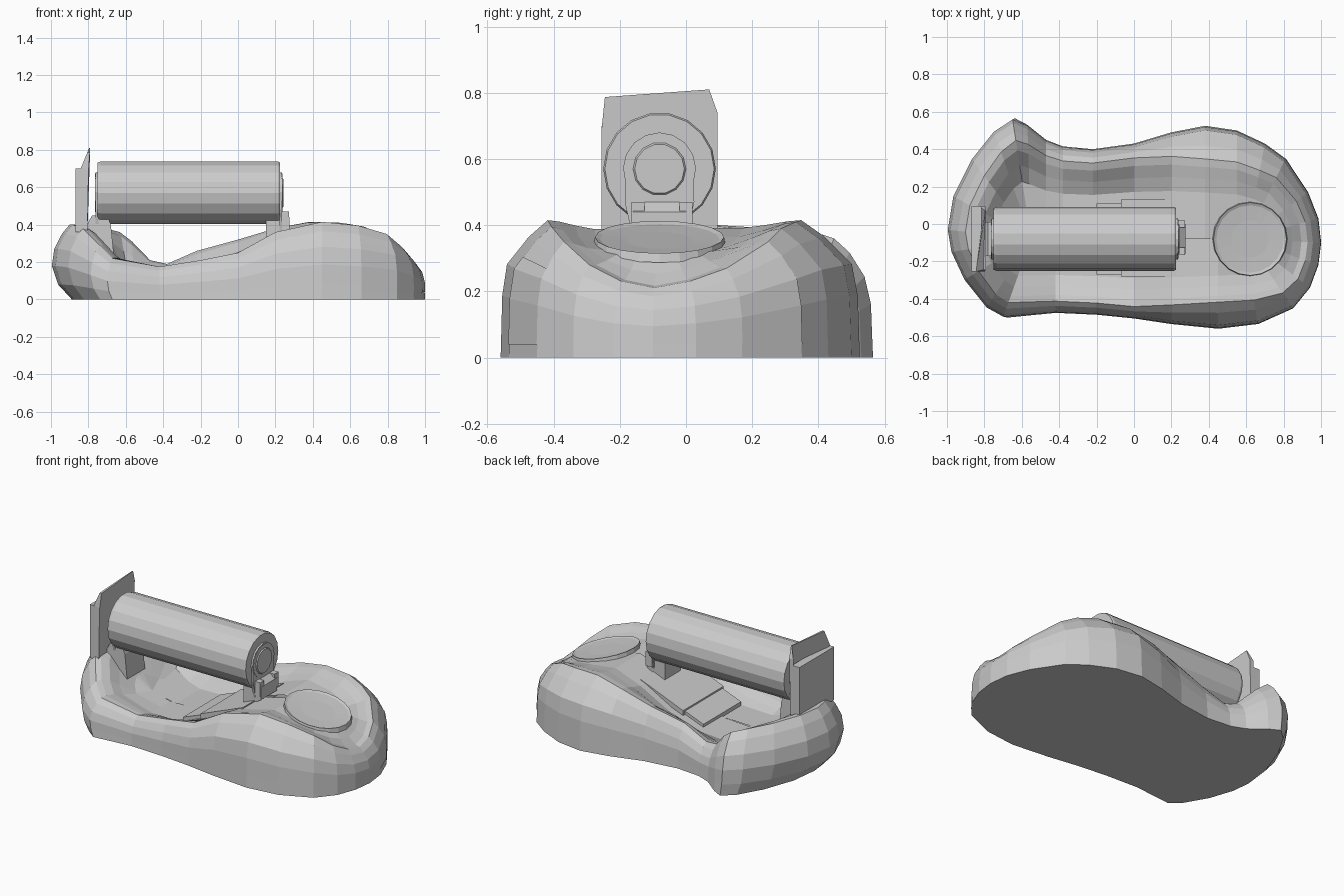
import bpy, bmesh, math
from mathutils import Vector, Matrix

if "Cube" in bpy.data.objects:
    bpy.data.objects.remove(bpy.data.objects["Cube"])

YC = -0.08   # long axis of roller and body


def make(name, verts, faces):
    me = bpy.data.meshes.new(name)
    bm = bmesh.new()
    vs = [bm.verts.new(v) for v in verts]
    for f in faces:
        bm.faces.new([vs[i] for i in f])
    bmesh.ops.recalc_face_normals(bm, faces=bm.faces)
    bm.to_mesh(me)
    bm.free()
    ob = bpy.data.objects.new(name, me)
    bpy.context.collection.objects.link(ob)
    return ob


def lerp(table, x):
    if x <= table[0][0]:
        return table[0][1]
    for (a, u), (b, v) in zip(table, table[1:]):
        if x <= b:
            return u + (v - u) * (x - a) / (b - a)
    return table[-1][1]


def loft(name, rings, closed=True, caps=True):
    n = len(rings[0])
    verts = [p for r in rings for p in r]
    faces = []
    for k in range(len(rings) - 1):
        for i in range(n if closed else n - 1):
            j = (i + 1) % n
            faces.append((k*n + i, k*n + j, k*n + n + j, k*n + n + i))
    if caps:
        faces += [tuple(range(n)), tuple(range((len(rings)-1)*n, len(rings)*n))]
    return make(name, verts, faces)


def prism(name, pts, axis, a, b):
    # extrudes a 2D profile along x or y
    place = (lambda p, t: (t, p[0], p[1])) if axis == 'x' else (lambda p, t: (p[0], t, p[1]))
    return loft(name, [[place(p, a) for p in pts], [place(p, b) for p in pts]])


def box(name, x0, x1, y0, y1, z0, z1):
    return prism(name, [(x0, z0), (x1, z0), (x1, z1), (x0, z1)], 'y', y0, y1)


def tube(name, stations, n):
    # lathe around the roller axis; stations are (x, radius)
    rings = [[(x, YC + r*math.cos(2*math.pi*i/n), 0.57 + r*math.sin(2*math.pi*i/n))
              for i in range(n)] for x, r in stations]
    return loft(name, rings)


# body footprint: x, y, rim height
outline = [
    (-1, -.03, .40), (-.97, .15, .40), (-.87, .35, .39), (-.75, .50, .38),
    (-.65, .565, .36), (-.57, .53, .31), (-.47, .45, .21), (-.38, .415, .19),
    (-.22, .40, .26), (0, .43, .32), (.2, .49, .38), (.38, .525, .415),
    (.55, .50, .41), (.70, .43, .39), (.81, .35, .35), (.93, .17, .27),
    (.985, .03, .23), (1, -.10, .21), (.985, -.22, .23), (.94, -.34, .28),
    (.85, -.45, .35), (.66, -.535, .395), (.45, -.56, .415), (.2, -.535, .36),
    (0, -.505, .25), (-.2, -.485, .21), (-.42, -.475, .175), (-.7, -.50, .22),
    (-.79, -.45, .29), (-.91, -.30, .38), (-.98, -.15, .40)]
floor = [(-.82, .385), (-.70, .28), (-.6, .18), (-.4, .13), (-.2, .14), (0, .22),
         (.2, .33), (.32, .385), (.42, .395), (.82, .30), (.95, .22), (1, .17)]
crest = [(-.9, .78), (-.5, .84), (0, .85), (.4, .70), (.7, .72), (.95, .82)]


def spot(x, y, f):
    sx = max(-.55, min(.6, x))
    return sx + (x - sx)*f, YC + (y - YC)*f


def wall(p, u, grow=1.0):
    # point on the outer wall, u = fraction of rim height
    x, y, rim = p
    c = lerp(crest, x)
    f = lerp([(0, 1), (.12, .997), (.45, .99), (.68, .96), (.88, .4 + .6*c), (1, c)], u)
    px, py = spot(x, y, f*grow)
    if px < -.6:
        px = -.6 + (px + .6)*lerp([(0, .72), (.2, .91), (.45, 1)], u)
    return px, py, rim*u


def inner(p, g, blend):
    # point inside the rim, sinking from crest to trough floor
    x, y, rim = p
    px, py = spot(x, y, g*lerp(crest, x))
    return px, py, rim + (lerp(floor, px) - rim)*blend


rings = [[wall(p, u) for p in outline] for u in (0, .2, .45, .68, .88, 1)]
rings += [[inner(p, g, b) for p in outline]
          for g, b in ((.9, .15), (.75, .6), (.58, 1), (.3, 1), (0, 1))]
body = loft("body", rings, caps=False)
bm = bmesh.new()
bm.from_mesh(body.data)
bm.verts.ensure_lookup_table()
bm.faces.new([bm.verts[i] for i in range(len(outline))])
bmesh.ops.recalc_face_normals(bm, faces=bm.faces)
bm.to_mesh(body.data)
bm.free()

# slightly raised panel wrapping the rounded end
arc = outline[14:22]
end_panel = loft("end_panel", [[wall(p, max(u, .04/p[2]) if u < .2 else u, 1.006) for p in arc]
                               for u in (0, .45, .68, .77)], closed=False, caps=False)

# shallow round thumb pad set in the sloping top
n = 20
slope = -.25
pad = []
for r, h in ((.20, -.015), (.195, .012), (.18, .006), (.1, .002)):
    pad.append([(.62 + r*math.cos(2*math.pi*i/n), YC + r*math.sin(2*math.pi*i/n),
                 .352 + slope*r*math.cos(2*math.pi*i/n) + h) for i in range(n)])
loft("thumb_pad", pad)

# roller with stepped hubs at both ends
tube("roller", [(-.75, .15), (-.75, .165), (-.735, .17), (.215, .17), (.225, .165), (.225, .15)], 18)
tube("roller_hubs", [(-.765, .075), (-.765, .105), (.238, .105), (.238, .08), (.244, .075)], 14)

# end brackets: rounded head narrowing to a stem
head = [(YC + .11*math.cos(a), .57 + .11*math.sin(a))
        for a in [math.radians(-20 + 22*i) for i in range(11)]]
stem = head + [(YC - .105, .47), (YC - .08, .36), (YC + .08, .36), (YC + .105, .47)]
prism("right_bracket", stem, 'x', .222, .236)
prism("left_bracket", stem, 'x', -.762, -.745)

# saddles below the roller
prism("right_saddle", [(.15, .28), (.275, .36), (.275, .44), (.24, .47), (.15, .46)], 'y', -.16, 0)
for y in (-.165, -.02):
    box("right_lug", .225, .272, y, y + .04, .38, .47)
prism("left_saddle", [(-.84, .34), (-.66, .2), (-.68, .40), (-.70, .45), (-.78, .45)], 'y', -.17, .01)

# stepped plate lying in the trough
prism("trough_plate", [(-.07, .15), (.23, .29), (.23, .345), (-.07, .225)], 'y', -.28, .13)
prism("trough_plate_front", [(-.2, .1), (-.07, .15), (-.07, .215), (-.2, .165)], 'y', -.27, .11)

# upright end plate and the flared cutting blade
box("end_plate", -.868, -.815, -.255, .095, .36, .70)
outer = [(-.255, .37), (.095, .37), (.095, .74), (.07, .81), (-.245, .787), (-.255, .69)]


def blade_x(z):
    return lerp([(.37, -.805), (.68, -.80), (.81, -.79)], z)


loft("blade", [[(lerp([(.37, -.82), (.69, -.845), (.81, -.796)], z), y, z) for y, z in outer],
               [(blade_x(z), y, z) for y, z in outer]])
